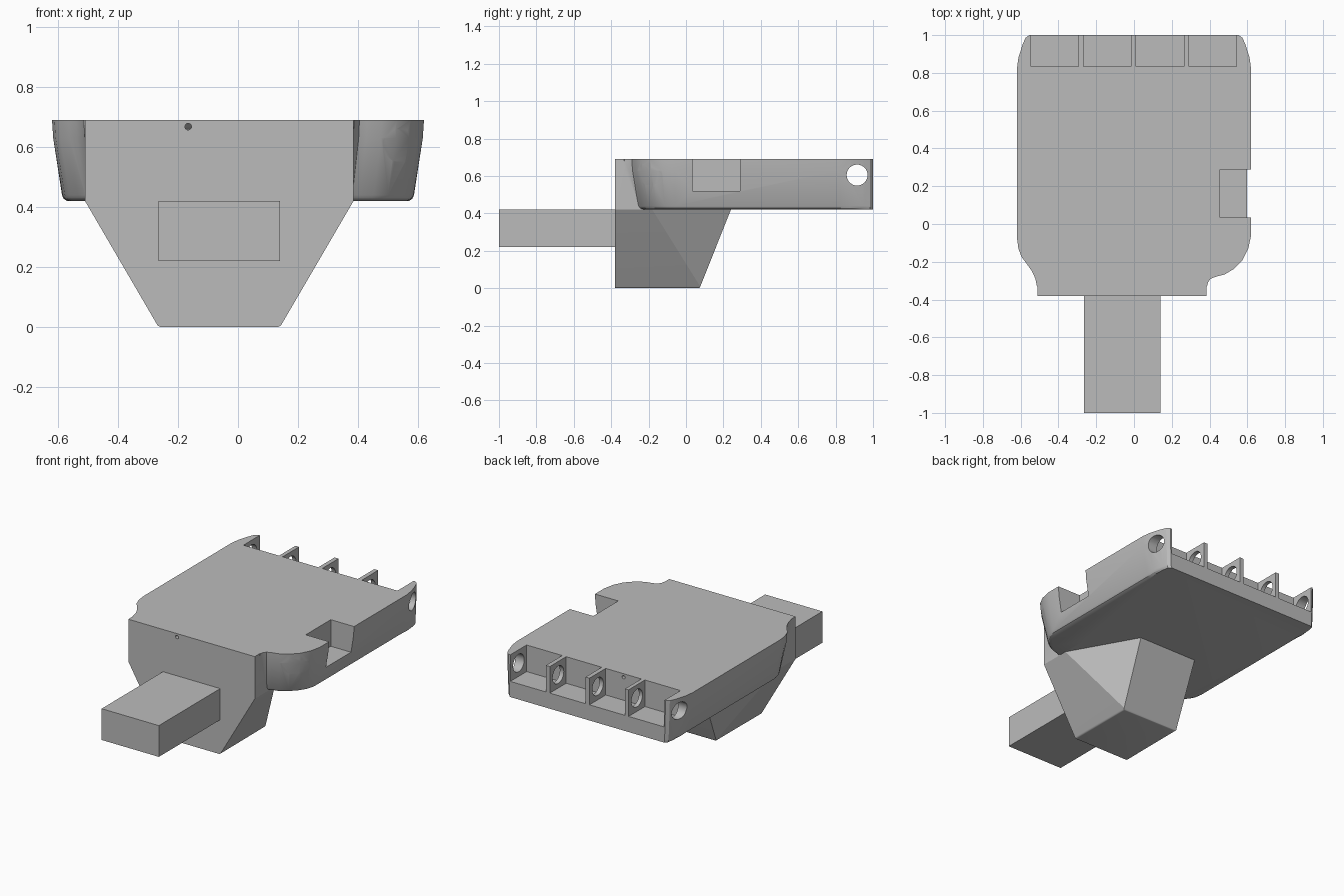
import bpy, bmesh, math
from mathutils import Vector

default = bpy.data.objects.get("Cube")
if default:
    bpy.data.objects.remove(default)

grey = bpy.data.materials.new("plain_grey")
grey.use_nodes = True
COLOUR = (0.5, 0.5, 0.5, 1)
grey.diffuse_color = COLOUR
grey.node_tree.nodes["Principled BSDF"].inputs["Base Color"].default_value = COLOUR


def finish(bm, name):
    bmesh.ops.recalc_face_normals(bm, faces=bm.faces[:])
    mesh = bpy.data.meshes.new(name)
    bm.to_mesh(mesh)
    bm.free()
    mesh.materials.append(grey)
    obj = bpy.data.objects.new(name, mesh)
    bpy.context.collection.objects.link(obj)
    return obj


def box(name, x, y, z):
    bm = bmesh.new()
    bmesh.ops.create_cube(bm, size=1)
    for v in bm.verts:
        v.co = [r[0] + (c + 0.5) * (r[1] - r[0]) for c, r in zip(v.co, (x, y, z))]
    return finish(bm, name)


def rod(name, a, b, radius, segments=40):
    a, b = Vector(a), Vector(b)
    bm = bmesh.new()
    bmesh.ops.create_cone(bm, cap_ends=True, segments=segments, radius1=radius,
                          radius2=radius, depth=(b - a).length)
    turn = (b - a).to_track_quat('Z', 'Y')
    for v in bm.verts:
        v.co = turn @ v.co + (a + b) / 2
    return finish(bm, name)


def activate(obj):
    bpy.ops.object.select_all(action='DESELECT')
    obj.select_set(True)
    bpy.context.view_layer.objects.active = obj


def combine(target, other, operation):
    other.hide_render = True
    activate(target)
    mod = target.modifiers.new("combine", 'BOOLEAN')
    mod.operation, mod.solver, mod.object = operation, 'EXACT', other
    bpy.ops.object.modifier_apply(modifier=mod.name)
    bpy.data.objects.remove(other)


# Palm block: plan outline lofted down with tapering sides
left_side = [(-.555, 1), (-.575, .985), (-.59, .95), (-.612, .88), (-.62, .82),
             (-.62, -.07), (-.612, -.13), (-.595, -.175), (-.565, -.215),
             (-.54, -.25), (-.522, -.29), (-.514, -.33), (-.49, -.34)]
right_side = [(.365, -.34), (.387, -.33), (.392, -.31), (.405, -.29), (.43, -.28),
              (.48, -.267), (.53, -.237), (.575, -.19), (.605, -.13), (.62, -.06)]
right_side += [(-x, y) for x, y in reversed(left_side[:5])]
outline = left_side + right_side
levels = [(.69, 0), (.63, .004), (.44, .035), (.428, .042), (.42, .058)]


def clamp(t):
    return max(0, min(1, t))


bm = bmesh.new()
rings = []
for z, inset in levels:
    ring = []
    for x, y in outline:
        side = 1 - 0.8 * clamp((y - .82) / .18)
        front = clamp((-.05 - y) / .15)
        ring.append(bm.verts.new((x * (1 - side * inset / .62), y + inset * front, z)))
    rings.append(ring)
count = len(outline)
for upper, lower in zip(rings, rings[1:]):
    for i in range(count):
        j = (i + 1) % count
        bm.faces.new((upper[i], upper[j], lower[j], lower[i]))
bm.faces.new(rings[0])
bm.faces.new(rings[-1])
palm = finish(bm, "palm_block")

# Square front of the palm
combine(palm, box("palm_front", (-.51, .385), (-.38, 0), (.42, .69)), 'UNION')

# Four finger slots with one hinge bore through them all
slot_centres = [-.42, -.1425, .1375, .4175]
for c in slot_centres:
    combine(palm, box("slot_cutter", (c - .126, c + .126), (.835, 1.2), (.52, .8)), 'DIFFERENCE')
combine(palm, rod("hinge_cutter", (-1, .915, .605), (1, .915, .605), .056), 'DIFFERENCE')

# Thumb notch and its hinge bore
combine(palm, box("notch_cutter", (.455, .8), (.035, .288), (.52, .8)), 'DIFFERENCE')
combine(palm, rod("thumb_bore_cutter", (.54, -.5, .605), (.54, .42, .605), .056), 'DIFFERENCE')

# Cord channels from the front face to each slot and the notch
ends = [(c, .86, .668) for c in slot_centres] + [(.48, .17, .675)]
for i, end in enumerate(ends):
    start = Vector((-.27 + .104 * i, -.38, .668))
    away = (start - Vector(end)).normalized() * .03
    combine(palm, rod("cord_cutter", start + away, end, .011, 16), 'DIFFERENCE')

# Wrist wedge below the palm
bm = bmesh.new()
mid = -.0625
for half, y, z in [(.4475, -.38, .42), (.4475, -.18, .42), (.21, .24, .42),
                   (.2025, -.38, 0), (.2025, -.18, 0), (.2025, .075, 0)]:
    for s in (-1, 1):
        bm.verts.new((mid + s * half, y, z))
bmesh.ops.convex_hull(bm, input=bm.verts[:])
bmesh.ops.dissolve_limit(bm, angle_limit=.01, verts=bm.verts[:], edges=bm.edges[:])
rim = [e for e in bm.edges if all(v.co.z < .01 for v in e.verts)
       and any(v.co.y > -.3 for v in e.verts)]
bmesh.ops.bevel(bm, geom=rim, offset=.009, segments=3, profile=.5, affect='EDGES')
wedge = finish(bm, "wrist_wedge")

# Mounting bar
bar = box("mounting_bar", (-.265, .14), (-1, -.37), (.22, .42))

for obj in (palm, wedge, bar):
    activate(obj)
    bpy.ops.object.shade_smooth_by_angle(angle=math.radians(30))
